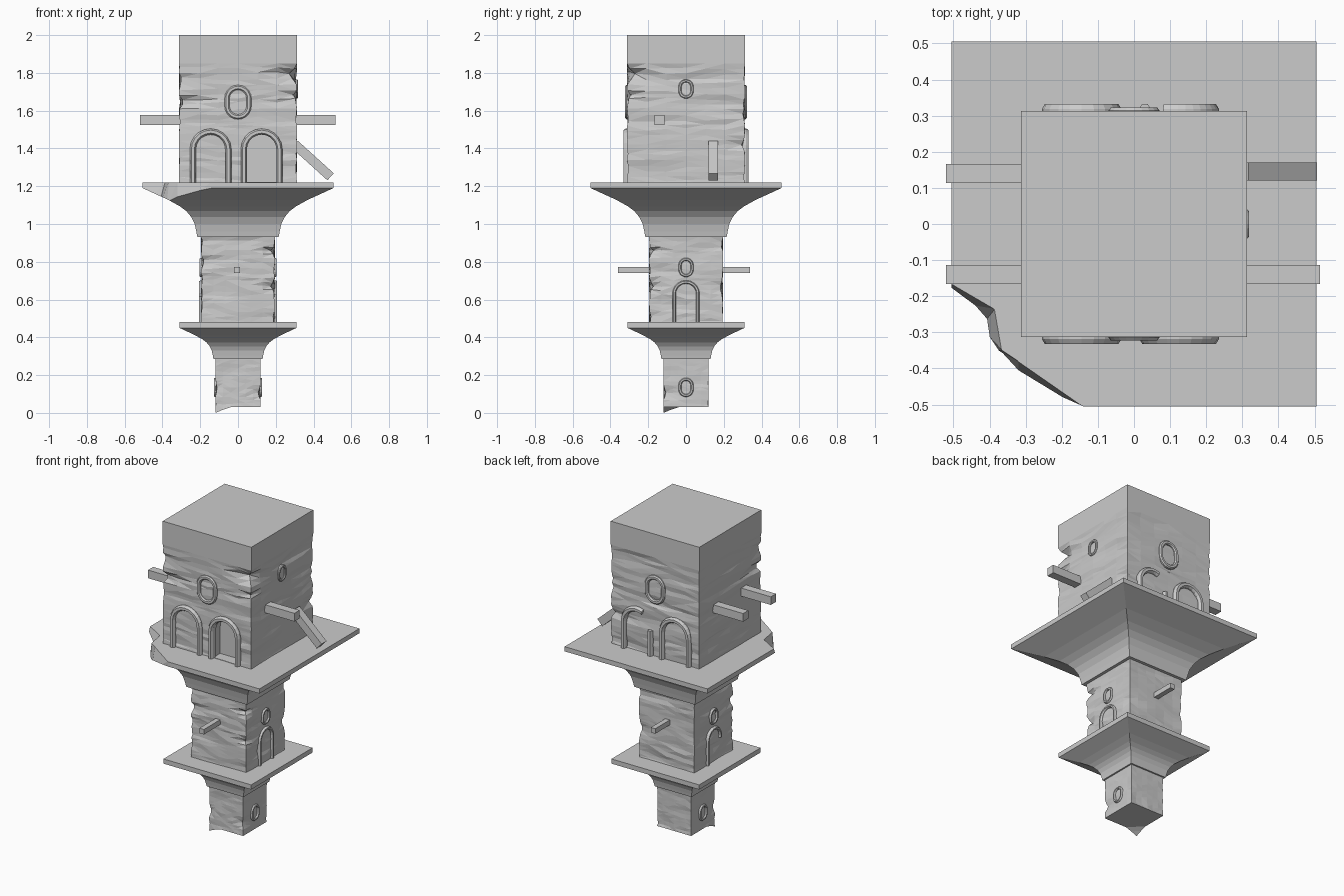
import bpy, bmesh, math
from mathutils import Vector, Matrix, noise

cube = bpy.data.objects.get("Cube")
if cube:
    bpy.data.objects.remove(cube, do_unlink=True)

stone = bpy.data.materials.new("grey stone")
stone.use_nodes = True
GREY = (0.6, 0.6, 0.6, 1)
stone.diffuse_color = GREY
stone.node_tree.nodes["Principled BSDF"].inputs["Base Color"].default_value = GREY


def finish(name, bm):
    bmesh.ops.recalc_face_normals(bm, faces=bm.faces)
    mesh = bpy.data.meshes.new(name)
    bm.to_mesh(mesh)
    bm.free()
    mesh.materials.append(stone)
    obj = bpy.data.objects.new(name, mesh)
    bpy.context.collection.objects.link(obj)
    return obj


def loft(name, rings, split=False):
    """Closed solid through rings of equal length."""
    bm = bmesh.new()
    loops = [[bm.verts.new(p) for p in ring] for ring in rings]
    n = len(loops[0])
    for a, b in zip(loops, loops[1:]):
        for i in range(n):
            j = (i + 1) % n
            bm.faces.new((a[i], a[j], b[j], b[i]))
    bm.faces.new(loops[0])
    bm.faces.new(loops[-1])
    if split:
        bmesh.ops.triangulate(bm, faces=bm.faces)
    return finish(name, bm)


def square(h, z):
    return [(-h, -h, z), (h, -h, z), (h, h, z), (-h, h, z)]


def cut(target, cutter):
    mod = target.modifiers.new("cut", "BOOLEAN")
    mod.operation = "DIFFERENCE"
    mod.solver = "EXACT"
    mod.object = cutter
    cutter.hide_render = True
    cutter.hide_set(True)


def rough_block(name, half, z0, z1, depth, rough_top, seed, gouges, across=6, rows=24, tip=0):
    """Square tower stage with horizontally chipped stone walls."""
    rings = []
    levels = [z0 + (rough_top - z0) * i / rows for i in range(rows + 1)]
    if z1 > rough_top:
        levels.append(z1)
    corners = [(-1, -1), (1, -1), (1, 1), (-1, 1)]
    for k, z in enumerate(levels):
        ring = []
        for c in range(4):
            a, b = Vector(corners[c]), Vector(corners[(c + 1) % 4])
            for i in range(across):
                p = a.lerp(b, i / across)
                d, dz = 0, 0
                if 0 < k < rows:
                    q = Vector((p.x * 0.9, p.y * 0.9, z * 15 + seed))
                    d = depth * (noise.noise(q) + 0.1)
                    dz = noise.noise(q + Vector((9, 4, 2))) * (rough_top - z0) / rows * 0.8
                    for gx, gy, gz, size in gouges:
                        near = max(0, 1 - (p - Vector((gx, gy))).length / 0.6)
                        d += size * near * max(0, 1 - abs(z - gz) / 0.04)
                x, y = p * half
                x -= math.copysign(d, x) if abs(p.x) > 0.99 else 0
                y -= math.copysign(d, y) if abs(p.y) > 0.99 else 0
                if k == 0 and tip:
                    dz = -tip * max(0, 1 - (p - Vector((-1, -1))).length / 0.6)
                ring.append((x, y, z + dz))
        rings.append(ring)
    return loft(name, rings, split=True)


# Tower stages
rough_block("lower_tower", 0.12, 0.03, 0.32, 0.008, 0.28, 3,
            [(-1, -1, 0.12, 0.012), (1, -1, 0.11, 0.01)], rows=12, tip=0.03)
rough_block("middle_tower", 0.196, 0.46, 0.95, 0.014, 0.93, 17,
            [(1, -1, 0.86, 0.025), (1, -1, 0.68, 0.03), (-1, -1, 0.8, 0.015), (1, 1, 0.66, 0.015)], rows=20)
upper = rough_block("upper_tower", 0.313, 1.2, 2.0, 0.016, 1.85, 40,
                    [(1, -1, 1.79, 0.05), (1, -1, 1.68, 0.025), (-1, -1, 1.76, 0.02),
                     (-1, -1, 1.65, 0.02), (1, 1, 1.57, 0.02), (1, 1, 1.42, 0.015)])


# Flared platforms: coved underside below a thin square slab
COVE = [(0, 0), (0.02, 0.12), (0.05, 0.27), (0.11, 0.41), (0.2, 0.53), (0.32, 0.63), (0.53, 0.76), (1, 1)]


def platform(name, neck, edge, z0, z_slab, z1):
    rings = [square(neck + (edge - neck) * u, z0 + (z_slab - z0) * v) for u, v in COVE]
    return loft(name, rings + [square(edge, z1)])


platform("lower_platform", 0.13, 0.31, 0.285, 0.45, 0.48)
upper_platform = platform("upper_platform", 0.215, 0.505, 0.93, 1.19, 1.22)

# Broken front corner of the upper platform
crack = [(-0.6, -0.11), (-0.505, -0.165), (-0.385, -0.235), (-0.365, -0.35),
         (-0.32, -0.38), (-0.14, -0.505), (0, -0.6), (-0.6, -0.6)]
lean = [(0, -0.05), (0, -0.05), (-0.04, -0.05), (-0.015, 0), (0, -0.045), (0, 0), (0, 0), (0, 0)]
cut(upper_platform, loft("corner_cutter", [
    [(x + dx, y + dy, 1.08) for (x, y), (dx, dy) in zip(crack, lean)],
    [(x, y, 1.225) for x, y in crack]], split=True))


# Raised frames, drawn as (u, z) paths on a wall and turned to its side
def frame(name, path, width, wall, rise, angle, closed=False):
    bm = bmesh.new()
    turn = Matrix.Rotation(math.radians(angle), 3, "Z")
    n = len(path)
    pts = [Vector(p) for p in path]
    section = [(0.5, 0.02), (0.5, -rise * 0.4), (0.25, -rise), (-0.25, -rise), (-0.5, -rise * 0.4), (-0.5, 0.02)]
    loops = []
    for i, p in enumerate(pts):
        prev = pts[i - 1] if closed or i else p
        nxt = pts[(i + 1) % n] if closed or i < n - 1 else p
        t = (nxt - prev).normalized()
        side = Vector((-t.y, t.x)) * width
        loops.append([bm.verts.new(turn @ Vector((p.x + side.x * s, -wall + o, p.y + side.y * s)))
                      for s, o in section])
    for i in range(n if closed else n - 1):
        a, b = loops[i], loops[(i + 1) % n]
        for j in range(6):
            k = (j + 1) % 6
            bm.faces.new((a[j], a[k], b[k], b[j]))
    if not closed:
        bm.faces.new(loops[0])
        bm.faces.new(loops[-1])
    return finish(name, bm)


def arc(u, z, r, a0, a1, n=10):
    angles = [math.radians(a0 + (a1 - a0) * i / n) for i in range(n + 1)]
    return [(u + r * math.cos(a), z + r * math.sin(a)) for a in angles]


def arch(u, z0, z_spring, r, end=0):
    path = [(u - r, z0)] + arc(u, z_spring, r, 180, end)
    return path + ([(u + r, z0)] if end == 0 else [])


def oval(u, z, r, h):
    return arc(u, z + h - r, r, 0, 180) + arc(u, z - h + r, r, 180, 360)


SIDES = {"front": 0, "left": 90, "back": 180, "right": 270}
W = 0.31
for side, us in (("front", (-0.145, 0.125)), ("back", (0.145,))):
    for i, u in enumerate(us):
        frame(f"{side}_arch_{i + 1}", arch(u, 1.21, 1.395, 0.094), 0.032, W, 0.022, SIDES[side])
    frame(f"{side}_window", oval(0, 1.645, 0.058, 0.078), 0.026, W, 0.012, SIDES[side], True)
frame("back_broken_arch", arch(-0.125, 1.21, 1.395, 0.094, 65), 0.032, W, 0.022, 180)
frame("back_arch_stub", [(-0.03, 1.21), (-0.03, 1.38)], 0.032, W, 0.022, 180)
frame("left_window", oval(0, 1.715, 0.032, 0.043), 0.016, W, 0.008, 90, True)
for side in ("left", "right"):
    frame(f"{side}_middle_window", oval(0, 0.77, 0.032, 0.043), 0.016, 0.193, 0.011, SIDES[side], True)
    frame(f"{side}_lower_window", oval(0, 0.135, 0.032, 0.043), 0.016, 0.118, 0.01, SIDES[side], True)
frame("left_middle_arch", arch(0, 0.47, 0.63, 0.063), 0.018, 0.193, 0.014, 90)
frame("right_broken_arch", arch(0, 0.47, 0.63, 0.063, -15), 0.018, 0.193, 0.014, 270)

# Sunken doorway behind one front arch
door = arch(0.125, 1.222, 1.395, 0.083)
cut(upper, loft("door_cutter", [[(u, y, z) for u, z in door] for y in (-0.4, -0.24)]))


# Square wooden beams
def beam(name, start, end, size):
    a, b = Vector(start), Vector(end)
    bm = bmesh.new()
    bmesh.ops.create_cube(bm, size=1)
    rot = (b - a).to_track_quat("X", "Z").to_matrix().to_4x4()
    scale = Matrix.Diagonal(((b - a).length, size, size, 1))
    bm.transform(Matrix.Translation((a + b) / 2) @ rot @ scale)
    return finish(name, bm)


beam("right_front_beam", (-0.28, -0.14, 1.55), (-0.52, -0.14, 1.55), 0.052)
beam("right_back_beam", (-0.28, 0.14, 1.55), (-0.52, 0.14, 1.55), 0.052)
beam("left_front_beam", (0.28, -0.14, 1.55), (0.515, -0.14, 1.55), 0.052)
beam("fallen_beam", (0.3, 0.145, 1.422), (0.49, 0.145, 1.25), 0.05)
beam("middle_front_beam", (-0.005, -0.17, 0.757), (-0.005, -0.36, 0.757), 0.032)
beam("middle_back_beam", (-0.005, 0.17, 0.757), (-0.005, 0.34, 0.757), 0.032)
